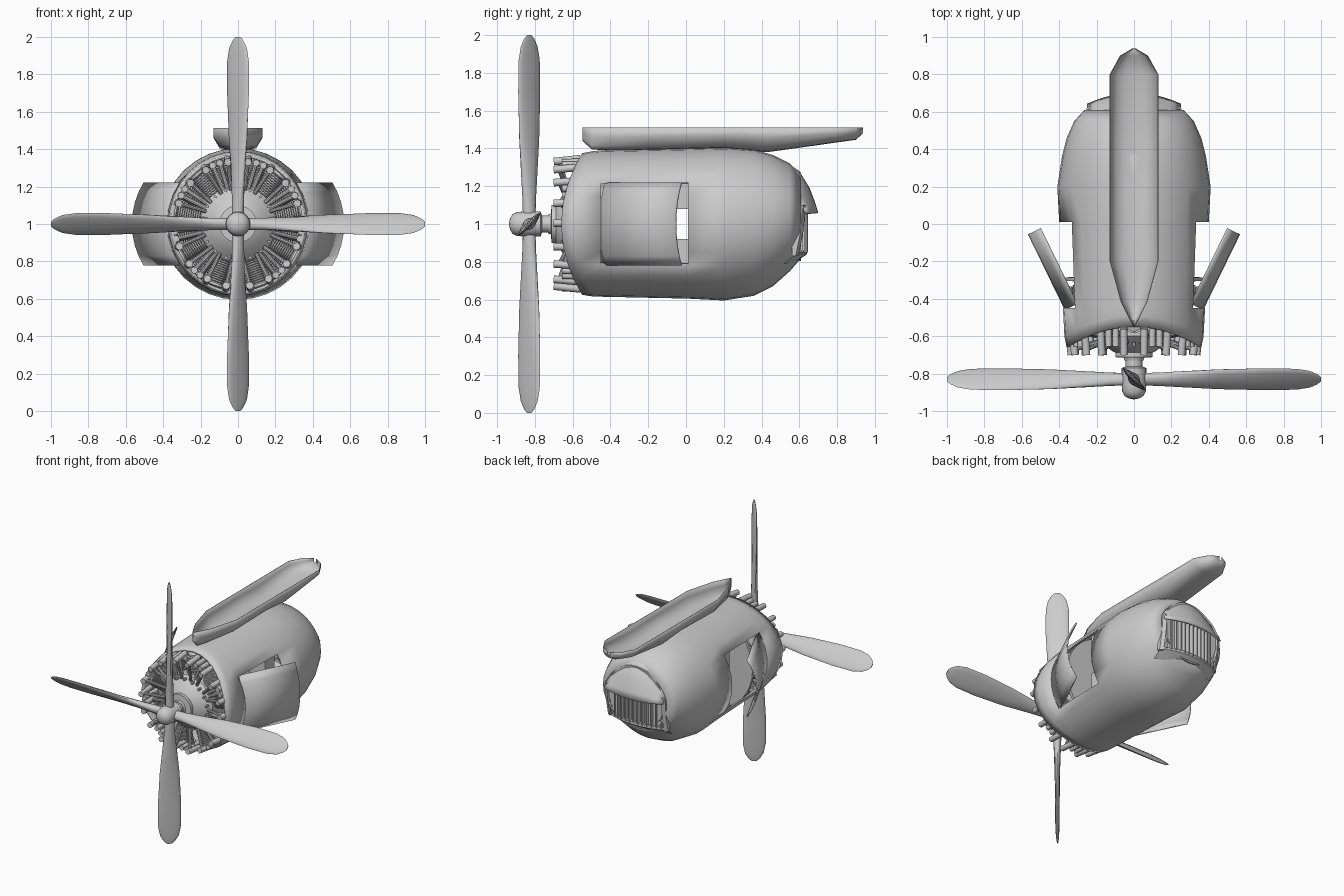
import bpy, bmesh
from math import sin, cos, pi, radians
from mathutils import Vector, Matrix

if "Cube" in bpy.data.objects:
    bpy.data.objects.remove(bpy.data.objects["Cube"])


def loft(bm, rings, closed=True, caps=True, skip=None):
    """Skin a list of equal-length point rings."""
    vs = [[bm.verts.new(p) for p in r] for r in rings]
    n = len(rings[0])
    for i in range(len(rings) - 1):
        for j in range(n if closed else n - 1):
            if skip and skip(i, j):
                continue
            k = (j + 1) % n
            bm.faces.new((vs[i][j], vs[i][k], vs[i + 1][k], vs[i + 1][j]))
    if closed and caps:
        bm.faces.new(vs[0])
        bm.faces.new(vs[-1])


def lathe(bm, profile, origin, axis, segs=16):
    """Turn (radius, distance) pairs around an axis."""
    m = Matrix.Translation(origin) @ Vector(axis).to_track_quat('Z', 'Y').to_matrix().to_4x4()
    loft(bm, [[m @ Vector((r * cos(2 * pi * j / segs), r * sin(2 * pi * j / segs), t))
               for j in range(segs)] for r, t in profile])


def tube(bm, a, b, r, segs=10):
    a, b = Vector(a), Vector(b)
    lathe(bm, [(r, 0), (r, (b - a).length)], a, b - a, segs)


def box(bm, lo, hi):
    lo, hi = Vector(lo), Vector(hi)
    m = Matrix.Translation((lo + hi) / 2) @ Matrix.Diagonal((*(hi - lo), 1))
    bmesh.ops.create_cube(bm, size=1, matrix=m)


def finish(name, bm, angle=35, thick=0):
    bmesh.ops.recalc_face_normals(bm, faces=bm.faces)
    me = bpy.data.meshes.new(name)
    bm.to_mesh(me)
    bm.free()
    me.shade_smooth()
    me.set_sharp_from_angle(angle=radians(angle))
    ob = bpy.data.objects.new(name, me)
    bpy.context.collection.objects.link(ob)
    if thick:
        mod = ob.modifiers.new("thickness", 'SOLIDIFY')
        mod.thickness = thick
    return ob


def radial(a, r, y):
    """Point around the engine axis, angle measured from straight up."""
    return Vector((r * sin(a), y, 1 + r * cos(a)))


# Propeller blades: twisted lens sections (radius, chord, thickness, pitch)
stations = [(.03, .07, .06, 58), (.12, .075, .06, 56), (.25, .10, .05, 52), (.45, .14, .037, 48),
            (.7, .165, .03, 45), (.87, .16, .024, 44), (.94, .13, .018, 43),
            (.98, .08, .012, 43), (1.0, .035, .006, 43)]
for b in range(4):
    bm = bmesh.new()
    rings = []
    for r, c, t, p in stations:
        p = radians(p)
        ring = []
        for j in range(16):
            u, v = c / 2 * cos(j * pi / 8), t / 2 * sin(j * pi / 8)
            ring.append((r, -.83 + u * sin(p) - v * cos(p), u * cos(p) + v * sin(p)))
        rings.append(ring)
    loft(bm, rings)
    bm.transform(Matrix.Translation((0, 0, 1)) @ Matrix.Rotation(b * pi / 2, 4, 'Y'))
    finish("propeller_blade", bm, 50)

# Propeller hub and shaft
bm = bmesh.new()
lathe(bm, [(.004, -.937), (.03, -.932), (.052, -.918), (.063, -.895), (.066, -.86), (.066, -.77),
           (.045, -.762), (.045, -.69)], (0, 0, 1), (0, 1, 0), 24)
finish("propeller_hub", bm)

# Cowling: body with a curved front lip and side openings
N = 32
body = [(-.45, .38, 1.39, .615), (.01, .40, 1.40, .605), (.2, .41, 1.405, .595), (.36, .385, 1.395, .62),
        (.46, .36, 1.365, .67), (.55, .32, 1.32, .75), (.61, .265, 1.26, .82)]


def body_ring(y, rx, top, bot, lip=0):
    return [(rx * cos(a), y + lip * sin(a) ** 2, (top + bot) / 2 + (top - bot) / 2 * sin(a))
            for a in (2 * pi * j / N for j in range(N))]


rings = [body_ring(-.66, .36, 1.375, .625, .11), body_ring(-.60, .372, 1.386, .616, .11)]
rings += [body_ring(*s) for s in body]
bm = bmesh.new()
side = {0, 1, 2, 29, 30, 31, 13, 14, 15, 16, 17, 18}
loft(bm, rings, caps=False, skip=lambda i, j: i == 2 and j in side)
finish("cowling", bm, 40, .015)

# Tail bulkhead behind the outlet
bm = bmesh.new()
lathe(bm, [(.235, .59), (.235, .608)], (0, 0, 1.04), (0, 1, 0), 32)
finish("tail_bulkhead", bm)

# Hinged side flaps, swung open
ca, sa = cos(radians(26)), sin(radians(26))
for sx in (1, -1):
    bm = bmesh.new()
    rings = []
    for s in (0, .225, .45):
        ring = []
        for j in range(-4, 5):
            th = radians(34.5) * j / 4
            d = .39 * (cos(th) - 1)
            ring.append((sx * (.37 + s * sa + d * ca), -.46 + s * ca - d * sa, 1 + .39 * sin(th)))
        rings.append(ring)
    loft(bm, rings, closed=False)
    finish("side_flap", bm, 40, .01)

# Inner duct blocks seen through the side openings
bm = bmesh.new()
for z in (1.08, .78):
    box(bm, (-.30, -.10, z), (.30, .015, z + .14))
finish("inner_duct", bm)

# Open trough on top: (y, half width, keel height)
bm = bmesh.new()
rings = []
for y, w, k in [(-.547, .004, 1.44), (-.50, .03, 1.395), (-.42, .07, 1.39), (-.2, .13, 1.392),
                (.2, .13, 1.402), (.43, .13, 1.38), (.8, .13, 1.432), (.90, .075, 1.446), (.937, .012, 1.48)]:
    d = 1.512 - k
    half = [(w, 1.512), (w, 1.512 - .4 * d), (.75 * w, 1.512 - .82 * d), (.4 * w, 1.512 - .96 * d)]
    rings.append([(-x, y, z) for x, z in half] + [(0, y, k)] + [(x, y, z) for x, z in half[::-1]])
loft(bm, rings, closed=False)
finish("top_fairing", bm, 45, .004)

# Outlet hood, lower lip and cheeks
xs = [-.25 + .05 * i for i in range(11)]
bow = lambda x: .9 * x * x
bm = bmesh.new()
loft(bm, [[(x, y - bow(x), z - drop * x * x) for x in xs] for y, z, drop in
          [(.52, 1.335, 2.0), (.60, 1.28, 1.8), (.655, 1.19, 1.2), (.685, 1.11, .5), (.70, 1.06, 0)]],
     closed=False)
finish("outlet_hood", bm, 50, .015)
bm = bmesh.new()
loft(bm, [[(x, y - bow(x), z) for x in xs] for y, z in
          [(.57, .79), (.64, .84), (.64, .86), (.58, .86)]], closed=False)
for sx in (1, -1):
    loft(bm, [[(sx * .23, .56, z), (sx * .23, y, z), (sx * .255, y - .015, z), (sx * .255, .56, z)]
              for z, y in ((.83, .595), (.95, .62), (1.1, .635))])
finish("outlet_frame", bm)

# Outlet grille bars
bm = bmesh.new()
for i in range(13):
    x = -.21 + .035 * i
    y = .645 - .8 * x * x
    box(bm, (x - .004, y - .045, .85), (x + .004, y, 1.10))
finish("outlet_grille", bm)

# Engine crankcase with nose cone and rear baffle
bm = bmesh.new()
lathe(bm, [(.05, -.73), (.055, -.715), (.10, -.712), (.10, -.688), (.115, -.68), (.15, -.655), (.205, -.60),
           (.205, -.31), (.365, -.305), (.365, -.285), (.1, -.28), (.1, -.2)], (0, 0, 1), (0, 1, 0), 36)
for i in range(18):
    p = radial(i * pi / 9, .19, -.63)
    lathe(bm, [(.009, 0), (.009, .025)], p, (0, -1, 0), 6)
finish("engine_crankcase", bm)

# Two rows of finned cylinders
fins = [(.035, .19)]
for i in range(11):
    t = .205 + .012 * i
    fins += [(.038, t), (.054, t + .001), (.054, t + .005), (.038, t + .006)]
fins += [(.045, .337), (.045, .35), (.03, .357)]
for row, y in enumerate((-.53, -.38)):
    bm = bmesh.new()
    for i in range(9):
        a = (i + row / 2) * 2 * pi / 9
        lathe(bm, fins, (0, y, 1), (sin(a), 0, cos(a)), 14)
    finish("cylinder_row", bm, 30)

# Rocker tubes and pushrods, two per front cylinder, plus intake pipes between
bm = bmesh.new()
pr = bmesh.new()
for i in range(9):
    for s in (-1, 1):
        a = i * 2 * pi / 9 + s * .16
        tube(bm, radial(a, .335, -.70), radial(a, .35, -.56), .02, 12)
        tube(pr, radial(i * 2 * pi / 9 + s * .2, .185, -.625), radial(a, .335, -.67), .011)
    a = (i + .5) * 2 * pi / 9
    for s in (-.06, .06):
        tube(pr, radial(a + s, .19, -.60), radial(a + s, .345, -.57), .012)
        tube(bm, radial(a + s, .34, -.655), radial(a + s, .345, -.50), .018, 12)
finish("rocker_tubes", bm)
finish("pushrods", pr)
